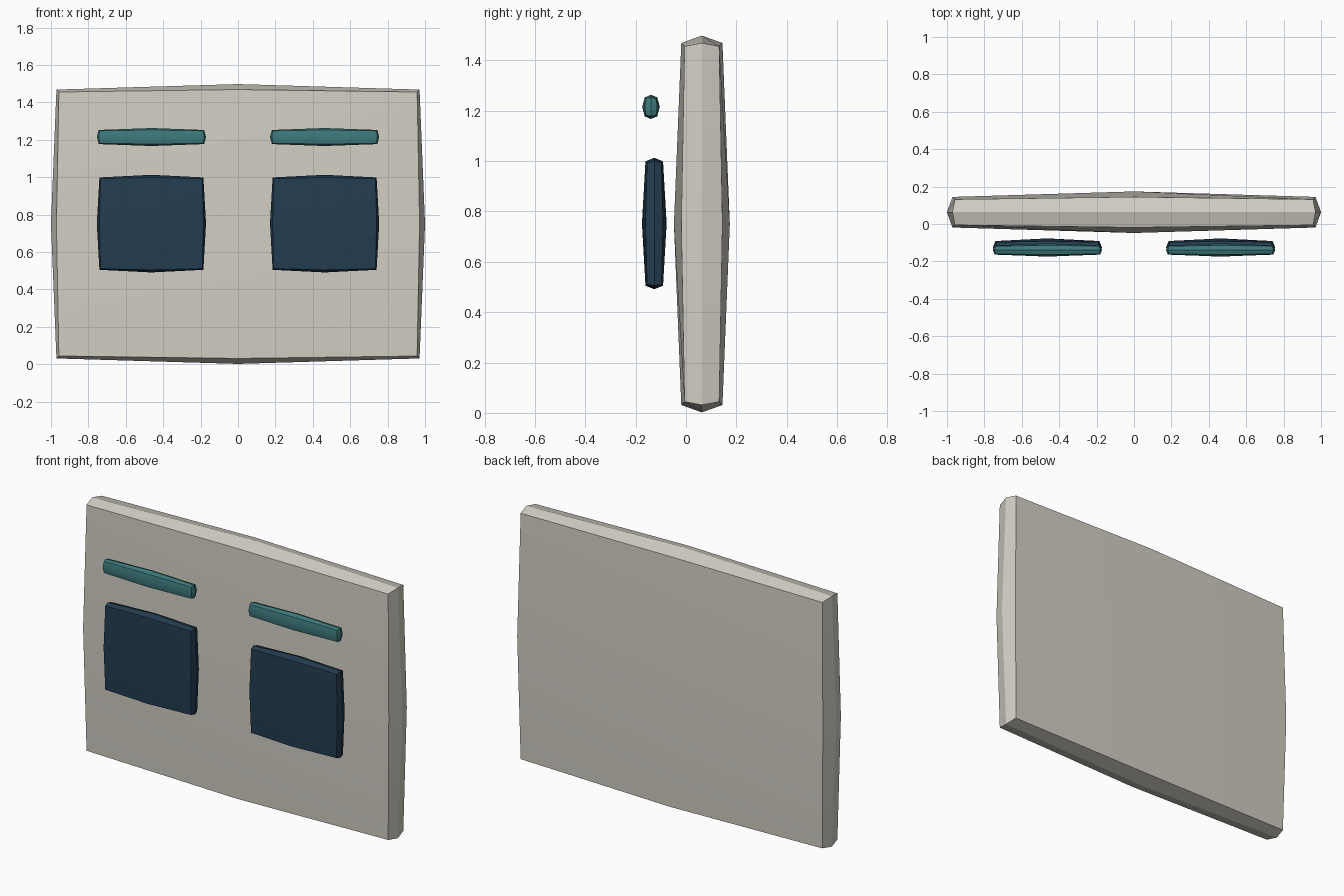
import bpy, bmesh, math
from mathutils import Vector

if "Cube" in bpy.data.objects:
    bpy.data.objects.remove(bpy.data.objects["Cube"])


def srgb(r, g, b):
    f = lambda c: c / 12.92 if c <= 0.04045 else ((c + 0.055) / 1.055) ** 2.4
    return (f(r / 255), f(g / 255), f(b / 255), 1.0)


def material(name, rgb):
    m = bpy.data.materials.new(name)
    m.diffuse_color = srgb(*rgb)
    m.use_nodes = True
    m.node_tree.nodes["Principled BSDF"].inputs["Base Color"].default_value = m.diffuse_color
    return m


def sign(v):
    return 0 if abs(v) < 1e-6 else math.copysign(1, v)


def pillow_box(name, centre, half, radius, mat):
    """Box split 2 x 2 per face, with softened edges and bulged faces."""
    bm = bmesh.new()
    bmesh.ops.create_cube(bm, size=2)
    bmesh.ops.subdivide_edges(bm, edges=bm.edges[:], cuts=1, use_grid_fill=True)
    for v in bm.verts:
        s = Vector([sign(c) for c in v.co])
        n = s.normalized()
        v.co = Vector([s[i] * (half[i] - radius) + n[i] * radius for i in range(3)])
    me = bpy.data.meshes.new(name)
    bm.to_mesh(me)
    bm.free()
    me.materials.append(mat)
    ob = bpy.data.objects.new(name, me)
    ob.location = centre
    bpy.context.collection.objects.link(ob)
    bpy.ops.object.select_all(action='DESELECT')
    ob.select_set(True)
    bpy.context.view_layer.objects.active = ob
    bpy.ops.object.shade_smooth_by_angle(angle=math.radians(30))
    return ob


stone = material("warm grey", (211, 207, 197))
navy = material("dark navy", (35, 61, 80))
teal = material("teal", (62, 122, 125))

# Wall panel
pillow_box("wall_panel", (0, 0.063, 0.75), (1.0, 0.111, 0.748), 0.1, stone)

# Window plate and bar above it on each side
for side, x in (("left", -0.463), ("right", 0.463)):
    pillow_box(side + "_window", (x, -0.126, 0.752), (0.292, 0.049, 0.261), 0.048, navy)
    pillow_box(side + "_lintel", (x, -0.139, 1.215), (0.292, 0.035, 0.048), 0.035, teal)
